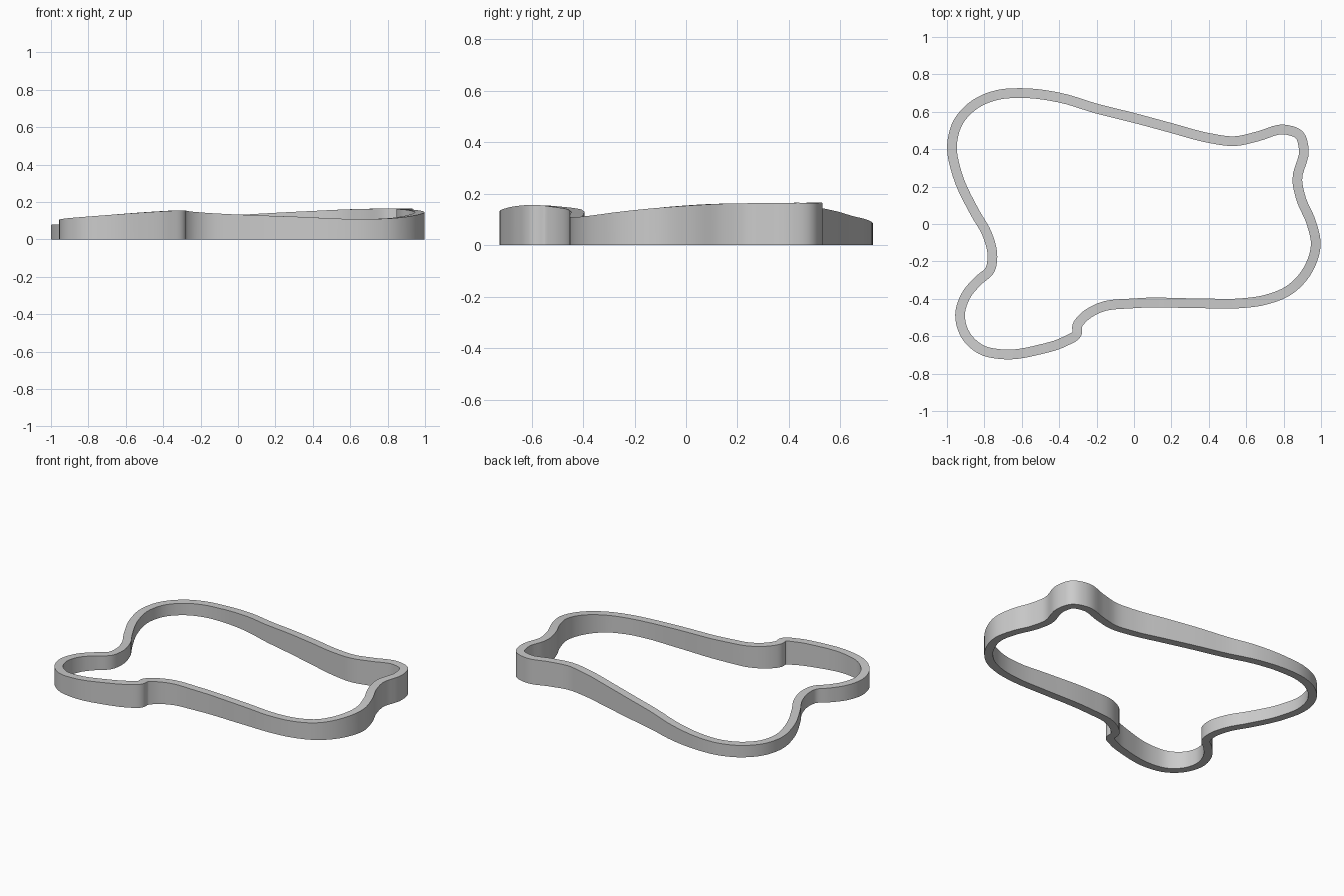
import bpy, bmesh
from mathutils import Vector

if "Cube" in bpy.data.objects:
    bpy.data.objects.remove(bpy.data.objects["Cube"])

HALF = 0.026   # half of the wall thickness
STEPS = 5      # curve samples between path points

# Centreline of the wall (x, y) with the height of its top edge, clockwise from the back left
PATH = [
    (-.61, .70, .085), (-.395, .675, .10), (-.20, .617, .115), (0, .567, .13),
    (.20, .513, .142), (.40, .46, .152), (.54, .443, .159), (.66, .468, .163),
    (.805, .505, .165), (.885, .475, .165), (.908, .40, .165), (.873, .235, .163),
    (.895, .13, .161), (.945, .015, .155), (.972, -.11, .145), (.93, -.245, .13),
    (.835, -.35, .115), (.70, -.406, .109), (.57, -.424, .11), (.35, -.424, .12),
    (0, -.424, .133), (-.19, -.45, .143), (-.275, -.505, .15), (-.303, -.543, .154),
    (-.305, -.585, .156), (-.37, -.628, .153), (-.50, -.67, .145), (-.70, -.697, .13),
    (-.82, -.67, .12), (-.90, -.595, .112), (-.93, -.485, .105), (-.90, -.385, .10),
    (-.835, -.305, .095), (-.77, -.245, .092), (-.757, -.175, .09), (-.785, -.055, .086),
    (-.85, .06, .083), (-.945, .265, .08), (-.973, .425, .078), (-.94, .545, .078),
    (-.85, .64, .079), (-.73, .69, .081),
]


def smooth_loop(points, steps):
    """Closed spline through the points, with tangents scaled to uneven spacing."""
    p = [Vector(q) for q in points]
    n = len(p)
    length = [(p[(i + 1) % n] - p[i]).length for i in range(n)]
    tangent = []
    for i in range(n):
        a, b = length[i - 1], length[i]
        tangent.append(((p[i] - p[i - 1]) / a * b + (p[(i + 1) % n] - p[i]) / b * a) / (a + b))
    out = []
    for i in range(n):
        j = (i + 1) % n
        for s in range(steps):
            t = s / steps
            out.append(p[i] * (2*t**3 - 3*t**2 + 1) + p[j] * (3*t**2 - 2*t**3)
                       + (tangent[i] * (t**3 - 2*t**2 + t) + tangent[j] * (t**3 - t**2)) * length[i])
    return out


# Four-cornered wall section swept round the loop
line = smooth_loop(PATH, STEPS)
n = len(line)
bm = bmesh.new()
rings = []
for i, c in enumerate(line):
    d = line[(i + 1) % n] - line[i - 1]
    side = Vector((-d.y, d.x, 0)).normalized() * HALF
    out, inn = c + side, c - side
    rings.append([bm.verts.new(v) for v in (
        (out.x, out.y, 0), (out.x, out.y, c.z), (inn.x, inn.y, c.z), (inn.x, inn.y, 0))])
for i in range(n):
    a, b = rings[i], rings[(i + 1) % n]
    for k in range(4):
        m = (k + 1) % 4
        bm.faces.new((a[k], a[m], b[m], b[k]))
bmesh.ops.recalc_face_normals(bm, faces=bm.faces)

mesh = bpy.data.meshes.new("cutter_wall")
bm.to_mesh(mesh)
bm.free()
wall = bpy.data.objects.new("cutter_wall", mesh)
bpy.context.collection.objects.link(wall)

# Smooth sides with crisp rims
bpy.context.view_layer.objects.active = wall
wall.select_set(True)
bpy.ops.object.shade_smooth_by_angle()
